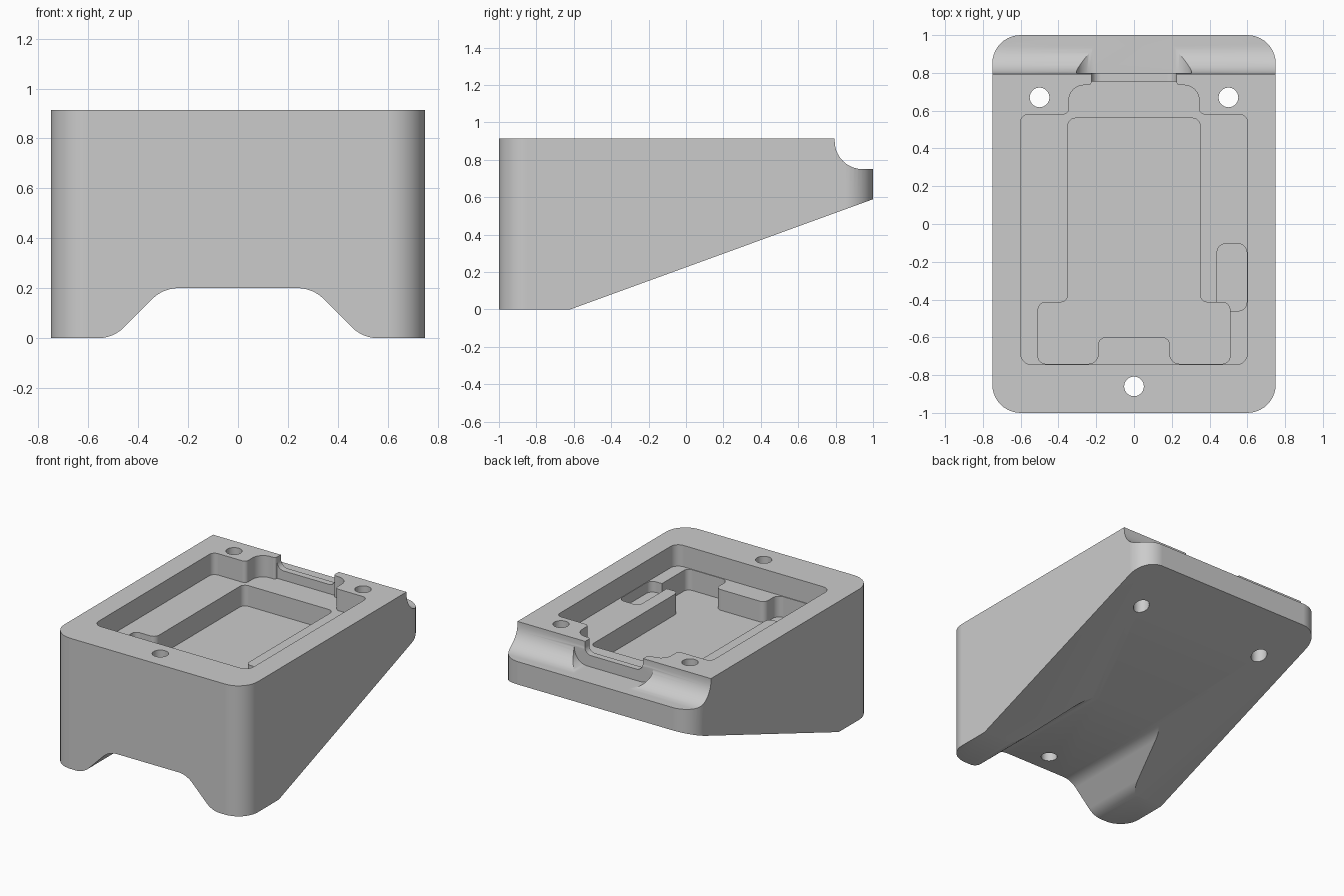
import bpy
import bmesh
import math
from mathutils import Vector

cube = bpy.data.objects.get("Cube")
if cube:
    bpy.data.objects.remove(cube, do_unlink=True)

TOP = 0.915

grey = bpy.data.materials.new("light_grey")
grey.use_nodes = True
grey.diffuse_color = (0.6, 0.6, 0.6, 1)
grey.node_tree.nodes["Principled BSDF"].inputs["Base Color"].default_value = (0.6, 0.6, 0.6, 1)


def fillet(points, steps=10):
    """Round each (a, b, radius) corner of a closed outline."""
    out = []
    for i, p in enumerate(points):
        corner = Vector(p[:2])
        r = p[2] if len(p) > 2 else 0
        if not r:
            out.append(corner)
            continue
        u = (Vector(points[i - 1][:2]) - corner).normalized()
        v = (Vector(points[(i + 1) % len(points)][:2]) - corner).normalized()
        half = u.angle(v) / 2
        centre = corner + (u + v).normalized() * (r / math.sin(half))
        reach = r / math.tan(half)
        start = corner + u * reach - centre
        end = corner + v * reach - centre
        sweep = math.pi - 2 * half
        for k in range(steps + 1):
            a = sweep * k / steps
            out.append(centre + (start * math.sin(sweep - a) + end * math.sin(a)) / math.sin(sweep))
    return out


def prism(name, points, low, high, axis="z"):
    """Extrude a rounded outline along an axis."""
    place = {"x": lambda a, b, c: (c, a, b),
             "y": lambda a, b, c: (a, c, b),
             "z": lambda a, b, c: (a, b, c)}[axis]
    outline = fillet(points)
    bm = bmesh.new()
    near = [bm.verts.new(place(p.x, p.y, low)) for p in outline]
    far = [bm.verts.new(place(p.x, p.y, high)) for p in outline]
    bm.faces.new(near)
    bm.faces.new(far)
    for i in range(len(near)):
        bm.faces.new((near[i - 1], near[i], far[i], far[i - 1]))
    bmesh.ops.recalc_face_normals(bm, faces=bm.faces[:])
    mesh = bpy.data.meshes.new(name)
    bm.to_mesh(mesh)
    bm.free()
    mesh.materials.append(grey)
    obj = bpy.data.objects.new(name, mesh)
    bpy.context.collection.objects.link(obj)
    return obj


def mirrored(half):
    """Complete an outline from its +x half."""
    return half + [(-p[0], *p[1:]) for p in reversed(half)]


def box(x0, x1, y0, y1, r):
    return [(x0, y0, r), (x1, y0, r), (x1, y1, r), (x0, y1, r)]


def combine(target, cutter, operation="DIFFERENCE"):
    mod = target.modifiers.new("cut", "BOOLEAN")
    mod.object = cutter
    mod.operation = operation
    mod.solver = "EXACT"
    bpy.context.view_layer.objects.active = target
    bpy.ops.object.modifier_apply(modifier=mod.name)
    bpy.data.objects.remove(cutter, do_unlink=True)


# Wedge body: rounded plan crossed with the side profile and its rear cove
body = prism("wedge_housing", box(-0.75, 0.75, -1, 1, 0.15), -0.1, 1.1)
side = [(-1.1, 0), (-0.62, 0), (1.1, 0.626), (1.1, 0.75),
        (0.795, 0.75, 0.15), (0.795, TOP), (-1.1, TOP)]
combine(body, prism("side_profile", side, -0.9, 0.9, "x"), "INTERSECT")

# Underside channel
channel = mirrored([(0.7, -0.1), (0.7, -0.001), (0.5, -0.001, 0.15), (0.3, 0.2, 0.15)])
combine(body, prism("channel", channel, -1.2, 1.2, "y"))

# Shallow upper pocket
upper = mirrored([(0.6, -0.745, 0.06), (0.6, 0.58, 0.04), (0.345, 0.58, 0.03),
                  (0.345, 0.735, 0.08), (0.225, 0.735, 0.018), (0.225, 0.755)])
combine(body, prism("upper_pocket", upper, 0.765, 1.1))

# Deep lower pocket with front lobes
lower = mirrored([(0.19, -0.6, 0.04), (0.19, -0.74, 0.05), (0.508, -0.74, 0.04),
                  (0.508, -0.415, 0.04), (0.35, -0.415, 0.04), (0.35, 0.56, 0.04)])
combine(body, prism("lower_pocket", lower, 0.62, 1.1))

# Small side recess
combine(body, prism("side_recess", box(0.44, 0.597, -0.46, -0.105, 0.045), 0.69, 0.85))

# Cable notch through the rear wall and its wider cradle in the cove
notch = mirrored([(0.225, 1.1), (0.225, 0.83, 0.05)])
combine(body, prism("cable_notch", notch, 0.74, 0.85, "y"))
cradle = mirrored([(0.305, 1.1), (0.305, 0.75, 0.1)])
combine(body, prism("cable_cradle", cradle, 0.8, 1.1, "y"))

# Screw holes
for x, y in ((-0.5, 0.67), (0.5, 0.67), (0, -0.86)):
    bpy.ops.mesh.primitive_cylinder_add(vertices=40, radius=0.052, depth=3, location=(x, y, 0))
    combine(body, bpy.context.object)

# Smooth the rounded parts and keep the edges sharp
bpy.ops.object.select_all(action="DESELECT")
body.select_set(True)
bpy.context.view_layer.objects.active = body
bpy.ops.object.shade_smooth_by_angle(angle=math.radians(25))
normals = body.modifiers.new("even_normals", "WEIGHTED_NORMAL")
normals.keep_sharp = True
